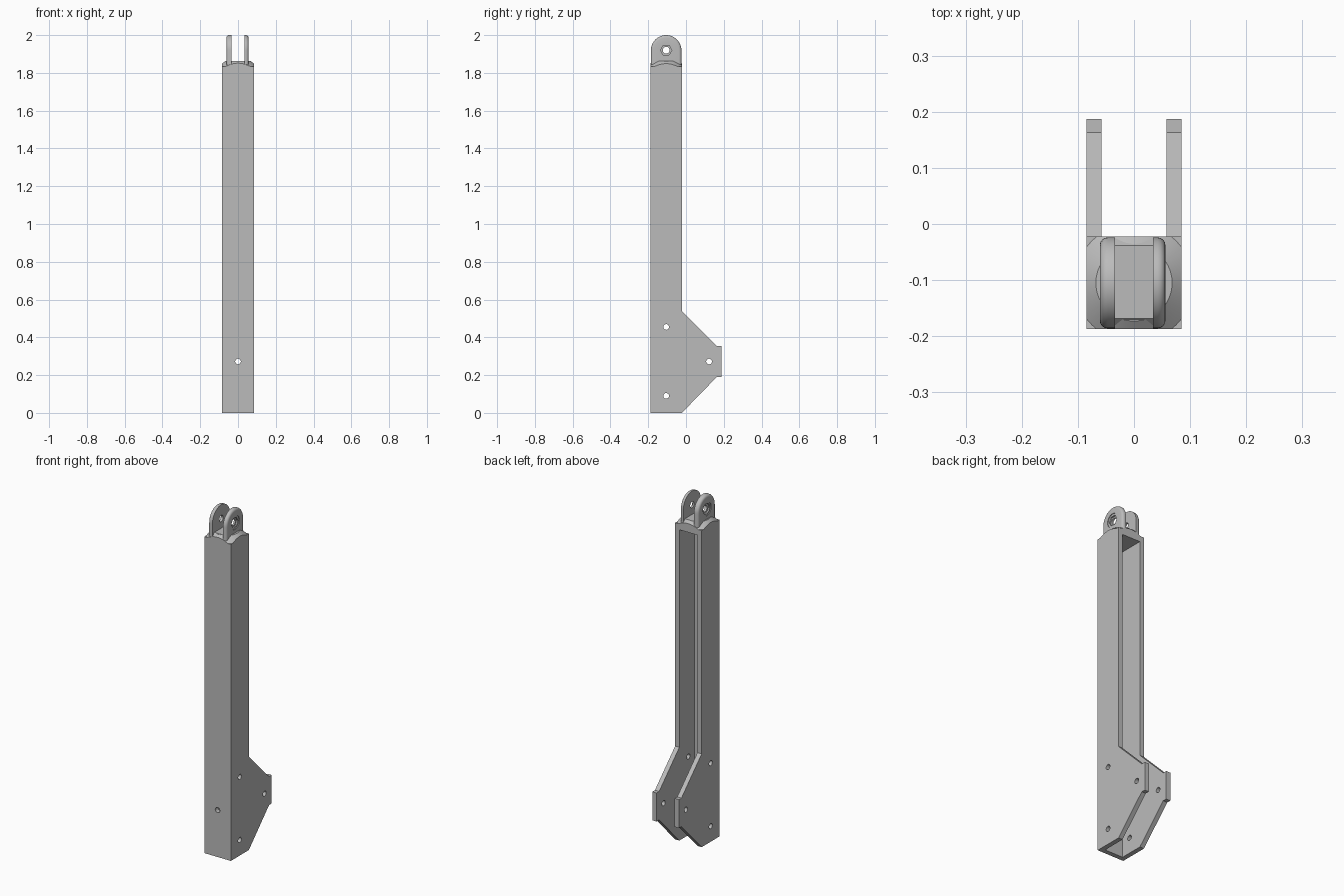
import bpy, bmesh, math
from mathutils import Matrix, Vector

cube = bpy.data.objects.get("Cube")
if cube:
    bpy.data.objects.remove(cube, do_unlink=True)

grey = bpy.data.materials.new("plain grey")
grey.use_nodes = True
COLOUR = (0.5, 0.5, 0.5, 1)
grey.diffuse_color = COLOUR
grey.node_tree.nodes["Principled BSDF"].inputs["Base Color"].default_value = COLOUR

CY = -0.105      # centre line of the post
PIN_Z = 1.92     # height of the pin hole


def finish(bm, name):
    bmesh.ops.recalc_face_normals(bm, faces=bm.faces[:])
    mesh = bpy.data.meshes.new(name)
    bm.to_mesh(mesh)
    bm.free()
    mesh.materials.append(grey)
    obj = bpy.data.objects.new(name, mesh)
    bpy.context.collection.objects.link(obj)
    return obj


def extrude_x(name, outline, x0, x1, round_x=None, round_size=0.0):
    """Extrude a (y, z) outline along x, optionally rounding one rim."""
    bm = bmesh.new()
    face = bm.faces.new([bm.verts.new((x0, y, z)) for y, z in outline])
    out = bmesh.ops.extrude_face_region(bm, geom=[face])
    moved = [v for v in out["geom"] if isinstance(v, bmesh.types.BMVert)]
    bmesh.ops.translate(bm, verts=moved, vec=(x1 - x0, 0, 0))
    if round_x is not None:
        low = min(z for _, z in outline)
        rim = [e for e in bm.edges
               if all(abs(v.co.x - round_x) < 1e-5 for v in e.verts)
               and max(v.co.z for v in e.verts) > low + 1e-4]
        bmesh.ops.bevel(bm, geom=rim, offset=round_size, segments=4,
                        profile=0.5, affect='EDGES')
    return finish(bm, name)


def box(name, low, high):
    outline = [(low[1], low[2]), (high[1], low[2]), (high[1], high[2]), (low[1], high[2])]
    return extrude_x(name, outline, low[0], high[0])


def rod(name, centre, radius, length, axis='X', sides=32):
    bm = bmesh.new()
    turn = Matrix.Rotation(math.pi / 2, 4, 'Y' if axis == 'X' else 'X')
    bmesh.ops.create_cone(bm, cap_ends=True, segments=sides, radius1=radius,
                          radius2=radius, depth=length,
                          matrix=Matrix.Translation(Vector(centre)) @ turn)
    return finish(bm, name)


def lathe(name, profile, sides=64):
    """Revolve an (r, z) profile around the centre line."""
    bm = bmesh.new()
    rings = [[bm.verts.new((r * math.cos(a), CY + r * math.sin(a), z))
              for a in (2 * math.pi * i / sides for i in range(sides))]
             for r, z in profile]
    for low, high in zip(rings, rings[1:]):
        for i in range(sides):
            j = (i + 1) % sides
            bm.faces.new((low[i], low[j], high[j], high[i]))
    bm.faces.new(rings[0][::-1])
    bm.faces.new(rings[-1])
    return finish(bm, name)


def combine(target, tools, operation='DIFFERENCE'):
    for tool in tools:
        mod = target.modifiers.new("cut", 'BOOLEAN')
        mod.operation, mod.object, mod.solver = operation, tool, 'EXACT'
        deps = bpy.context.evaluated_depsgraph_get()
        mesh = bpy.data.meshes.new_from_object(target.evaluated_get(deps))
        target.modifiers.clear()
        target.data = mesh
        bpy.data.objects.remove(tool, do_unlink=True)


def smooth(obj):
    bpy.ops.object.select_all(action='DESELECT')
    obj.select_set(True)
    bpy.context.view_layer.objects.active = obj
    bpy.ops.object.shade_smooth_by_angle(angle=math.radians(30))


# Channel post with the two side brackets
side = [(-0.187, 0), (-0.022, 0), (0.163, 0.19), (0.187, 0.19), (0.187, 0.355),
        (0.163, 0.355), (-0.022, 0.54), (-0.022, 1.862), (-0.187, 1.862)]
post = extrude_x("channel_post", side, -0.085, 0.085)

# Conical shoulder on the closed top end
shoulder = lathe("shoulder_tool", [(0.5, -0.1), (0.5, 1.833), (0.106, 1.833), (0.068, 1.862)])
combine(post, [shoulder], 'INTERSECT')

# Hollow inside and bolt holes
cuts = [box("hollow_tool", (-0.058, -0.16, -0.1), (0.058, 0.4, 1.8)),
        rod("front_hole_tool", (0, -0.18, 0.272), 0.015, 0.1, 'Y')]
for y, z in ((CY, 0.455), (CY, 0.09), (0.122, 0.272)):
    cuts.append(rod("side_hole_tool", (0, y, z), 0.015, 0.4))
combine(post, cuts)
smooth(post)

# Flat floor between the lugs, sloping at both ends
floor = extrude_x("lug_floor", [(-0.186, 1.835), (-0.023, 1.835), (-0.023, 1.845),
                                (-0.038, 1.864), (-0.168, 1.864), (-0.186, 1.845)],
                  -0.035, 0.035)

# Pair of rounded lugs with recessed pin holes
arch = [(CY - 0.081, 1.835), (CY + 0.081, 1.835)]
arch += [(CY + 0.081 * math.cos(a), PIN_Z - 0.001 + 0.081 * math.sin(a))
         for a in (math.pi * i / 24 for i in range(25))]
for name, sign, outer, sides in (("left_lug", 1, 0.056, 6), ("right_lug", -1, 0.061, 32)):
    lug = extrude_x(name, arch, sign * 0.034, sign * outer, sign * outer, 0.014)
    centre = (sign * outer, CY, PIN_Z)
    combine(lug, [rod("pin_tool", centre, 0.018, 0.2),
                  rod("ring_tool", centre, 0.039, 0.008),
                  rod("recess_tool", centre, 0.03, 0.024, 'X', sides)])
    smooth(lug)
